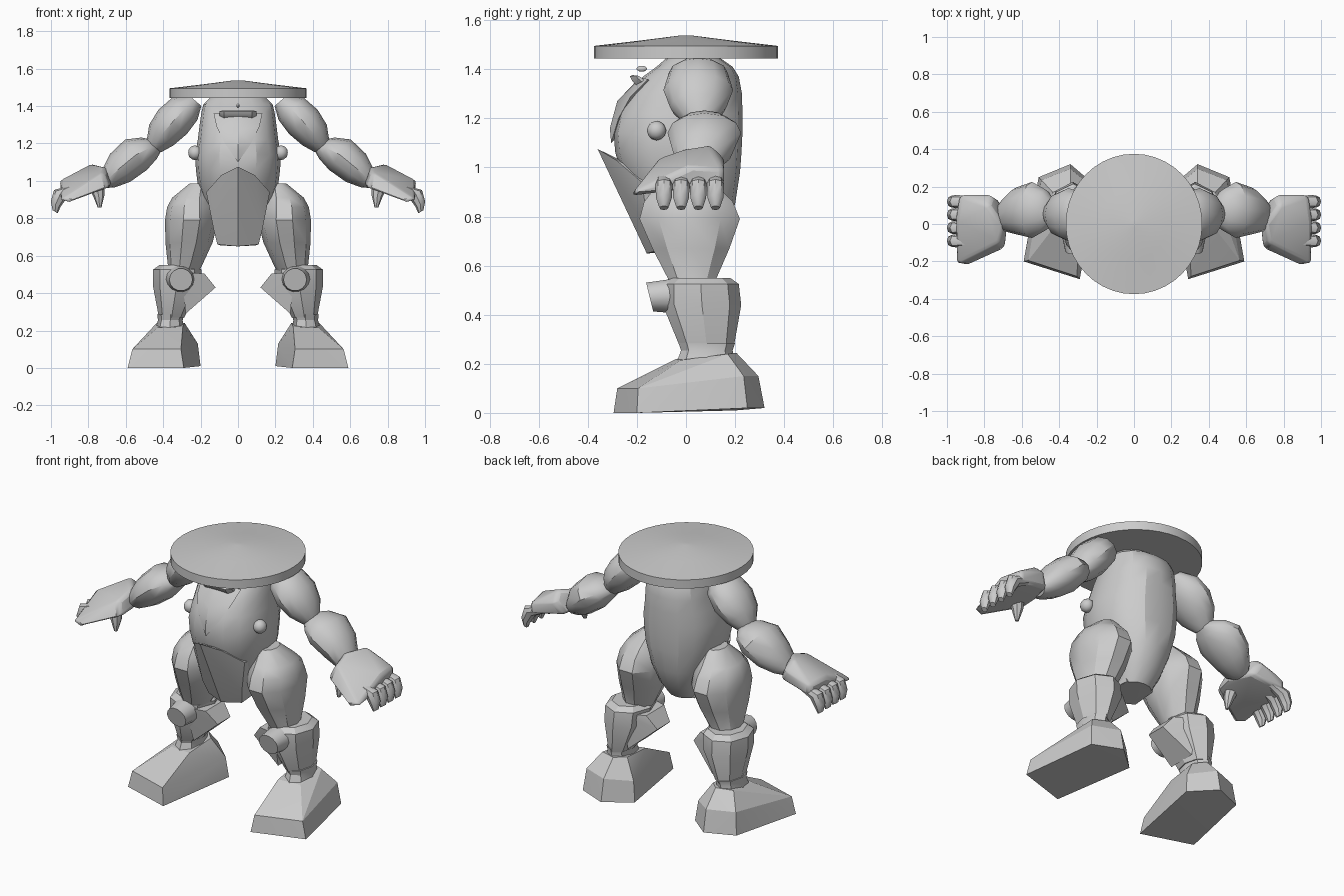
import bpy, bmesh, math
from mathutils import Vector


def finish(name, bm, mirror, angle, bevel=0):
    bmesh.ops.recalc_face_normals(bm, faces=bm.faces)
    me = bpy.data.meshes.new(name)
    bm.to_mesh(me)
    bm.free()
    ob = bpy.data.objects.new(name, me)
    bpy.context.collection.objects.link(ob)
    bpy.ops.object.select_all(action='DESELECT')
    ob.select_set(True)
    bpy.context.view_layer.objects.active = ob
    bpy.ops.object.shade_smooth_by_angle(angle=math.radians(angle))
    if bevel:
        mod = ob.modifiers.new("Bevel", 'BEVEL')
        mod.width, mod.segments = bevel, 2
    if mirror:
        ob.modifiers.new("Mirror", 'MIRROR')
    return ob


def loft(name, sections, n, u, v, mirror=False, angle=30, power=1):
    """Skin ellipses given as (x, y, z, radius_u, radius_v); power < 1 is boxier."""
    bm = bmesh.new()
    u, v = Vector(u).normalized(), Vector(v).normalized()
    box = lambda c: math.copysign(abs(c) ** power, c) if abs(c) > 1e-6 else 0
    rings = []
    for x, y, z, ru, rv in sections:
        rings.append([bm.verts.new(Vector((x, y, z))
                                   + u * ru * box(math.cos(2 * math.pi * i / n))
                                   + v * rv * box(math.sin(2 * math.pi * i / n)))
                      for i in range(n)])
    for a, b in zip(rings, rings[1:]):
        for i in range(n):
            j = (i + 1) % n
            bm.faces.new((a[i], a[j], b[j], b[i]))
    bm.faces.new(rings[0])
    bm.faces.new(rings[-1])
    return finish(name, bm, mirror, angle)


def hull(name, pts, mirror=False, both=False, angle=30, bevel=0):
    """Convex block from corner points; both=True adds the x-flipped corners."""
    bm = bmesh.new()
    pts = set(pts) | ({(-x, y, z) for x, y, z in pts} if both else set())
    for p in sorted(pts):
        bm.verts.new(p)
    res = bmesh.ops.convex_hull(bm, input=bm.verts)
    bmesh.ops.delete(bm, geom=list({g for g in res["geom_interior"]
                                    if isinstance(g, bmesh.types.BMVert)}),
                     context='VERTS')
    return finish(name, bm, mirror, angle, bevel)


def ball(name, loc, size, mirror=False):
    bm = bmesh.new()
    bmesh.ops.create_icosphere(bm, subdivisions=2, radius=1)
    for w in bm.verts:
        w.co = Vector(loc) + Vector(a * b for a, b in zip(w.co, size))
    return finish(name, bm, mirror, 40)


X, Y, Z = (1, 0, 0), (0, 1, 0), (0, 0, 1)

# Wide disc hat with a shallow cone top
loft("hat", [(0, 0, 1.443, .365, .375), (0, 0, 1.495, .365, .375),
             (0, 0, 1.517, .18, .185), (0, 0, 1.538, .02, .02)], 40, X, Y)

# Torso: z, half width, front y, back y
body = [(.655, .095, -.12, .09), (.74, .13, -.15, .155), (.85, .17, -.20, .20),
        (.98, .215, -.265, .22), (1.06, .225, -.288, .226), (1.14, .23, -.295, .23),
        (1.22, .215, -.278, .23), (1.30, .205, -.235, .228), (1.37, .195, -.175, .215),
        (1.41, .185, -.12, .19), (1.445, .15, -.08, .14)]
loft("torso", [(0, (f + b) / 2, z, w, (b - f) / 2) for z, w, f, b in body],
     16, X, Y, angle=25, power=.88)

# Pointed pelvis guard
hull("pelvis_guard", [(0, -.36, 1.075), (.09, -.285, 1.03), (.17, -.18, .94),
                      (.13, -.15, .74), (0, -.205, .76), (.11, -.12, .66),
                      (0, -.16, .65), (.12, 0, .74), (.09, .05, .655), (.15, 0, .9)],
     both=True, angle=20)

# V-shaped chest plate, mouth ridge, tiny nose, side knobs
hull("chest_plate", [(.13, -.155, 1.36), (.115, -.225, 1.29), (.07, -.275, 1.2),
                     (0, -.305, 1.10), (0, -.31, 1.16), (0, -.28, 1.27),
                     (.06, -.185, 1.365), (0, -.19, 1.365), (0, -.1, 1.3)], both=True)
loft("mouth_ridge", [(-.1, -.185, 1.36, .008, .02), (-.075, -.2, 1.35, .016, .035),
                     (.075, -.2, 1.35, .016, .035), (.1, -.185, 1.36, .008, .02)],
     8, Z, (0, -.8, .6))
ball("nose", (0, -.18, 1.402), (.008, .022, .012))
ball("side_knob", (.23, -.12, 1.15), (.038, .04, .04), True)

# Arms
loft("upper_arm", [(.23, .05, 1.43, .05, .045), (.285, .05, 1.385, .12, .09),
                   (.35, .05, 1.315, .142, .1), (.41, .05, 1.245, .115, .085),
                   (.45, .055, 1.185, .06, .05)], 12, Y, (.76, 0, .65), True, 35)
loft("forearm", [(.43, .07, 1.19, .05, .035), (.475, .075, 1.175, .11, .07),
                 (.545, .075, 1.14, .15, .1), (.63, .07, 1.07, .125, .092),
                 (.69, .05, 1.015, .09, .06), (.72, .05, .995, .05, .04)],
     12, Y, (.58, 0, .81), True, 40)

# Glove, fingers and thumb
hull("glove", [(.70, 0, 1.075), (.78, .1, 1.095), (.76, .155, 1.04), (.93, .155, .99),
               (.955, 0, 1.0), (.95, -.215, .9), (.9, -.225, .885), (.69, -.13, .965),
               (.72, -.1, 1.045), (.675, 0, .985), (.72, .13, .97), (.93, .155, .93),
               (.93, 0, .92)], True, angle=45, bevel=.02)
for i, y in enumerate((-.09, -.02, .05, .12)):
    loft(f"finger_{i + 1}", [(.87, y, .96, .03, .03), (.95, y, .93, .035, .04),
                             (.975, y, .875, .032, .03), (.978, y, .835, .018, .016)],
         8, Y, (.8, 0, .5), True, 40)
loft("thumb", [(.76, -.08, .98, .04, .045), (.745, -.09, .92, .032, .03),
               (.74, -.1, .858, .01, .01)], 8, Y, X, True)

# Legs
loft("thigh", [(.21, 0, .985, .05, .07), (.24, .005, .91, .112, .145),
               (.247, .01, .86, .132, .19), (.248, .015, .79, .142, .215),
               (.262, .02, .67, .126, .165), (.283, .025, .55, .092, .105),
               (.315, .04, .47, .08, .09)], 10, X, Y, True, 32)
loft("shin", [(.32, .06, .55, .10, .12), (.325, .06, .525, .13, .155),
              (.328, .065, .44, .127, .16), (.355, .085, .27, .068, .11)],
     8, X, Y, True, 25)
hull("inner_calf", [(.12, -.02, .43), (.12, .1, .43), (.18, -.05, .505),
                    (.18, .12, .505), (.28, -.02, .29), (.28, .15, .29),
                    (.3, -.08, .51), (.3, .18, .51)], True)
loft("knee_cap", [(.305, -.148, .472, .062, .062), (.312, -.03, .475, .08, .076)],
     14, X, (0, -.24, .97), True)
loft("ankle", [(.365, .08, .2, .08, .12), (.362, .085, .255, .066, .105),
               (.36, .085, .285, .072, .115)], 8, X, Y, True)

# Turned-out foot: sole, toe and heel walls, top
hull("foot", [(.29, -.295, 0), (.59, -.2, 0), (.51, .25, .02), (.34, .32, .02),
              (.2, .2, .01),
              (.305, -.28, .1), (.565, -.195, .1), (.495, .235, .15),
              (.34, .295, .15), (.215, .19, .13),
              (.295, -.04, .22), (.43, -.02, .215), (.435, .17, .24),
              (.34, .205, .245), (.285, .15, .24)], True, angle=15)
